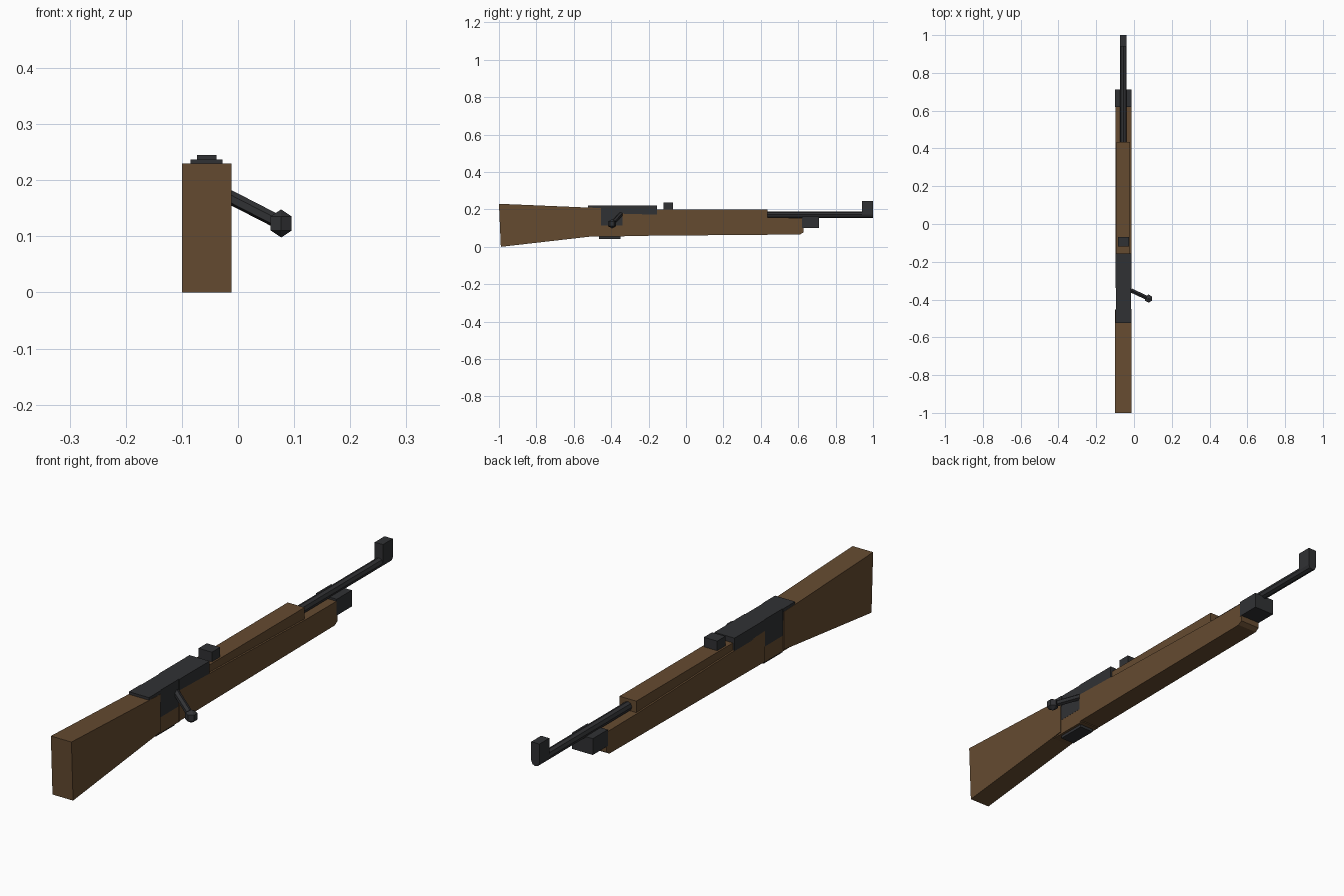
import bpy
import bmesh
import math
from mathutils import Vector

cube = bpy.data.objects.get("Cube")
if cube:
    bpy.data.objects.remove(cube, do_unlink=True)

CX = -0.056  # centre line of the body


def material(name, colour):
    m = bpy.data.materials.new(name)
    m.use_nodes = True
    m.diffuse_color = colour
    bsdf = m.node_tree.nodes["Principled BSDF"]
    bsdf.inputs["Base Color"].default_value = colour
    bsdf.inputs["Roughness"].default_value = 0.6
    return m


wood = material("wood", (0.13, 0.07, 0.03, 1))
steel = material("dark_steel", (0.03, 0.031, 0.034, 1))


def finish(name, bm, mat):
    bmesh.ops.recalc_face_normals(bm, faces=bm.faces)
    me = bpy.data.meshes.new(name)
    bm.to_mesh(me)
    bm.free()
    me.materials.append(mat)
    ob = bpy.data.objects.new(name, me)
    bpy.context.collection.objects.link(ob)
    return ob


def slab(name, profile, width, mat):
    """Side profile of (y, z) points, extruded across x."""
    bm = bmesh.new()
    face = bm.faces.new([bm.verts.new((CX - width / 2, y, z)) for y, z in profile])
    ext = bmesh.ops.extrude_face_region(bm, geom=[face])["geom"]
    verts = [v for v in ext if isinstance(v, bmesh.types.BMVert)]
    bmesh.ops.translate(bm, verts=verts, vec=(width, 0, 0))
    return finish(name, bm, mat)


def box(name, y0, y1, z0, z1, width, mat):
    return slab(name, [(y0, z0), (y1, z0), (y1, z1), (y0, z1)], width, mat)


def rod(name, a, b, radius, sides, mat):
    a, b = Vector(a), Vector(b)
    bm = bmesh.new()
    bmesh.ops.create_cone(bm, cap_ends=True, segments=sides, radius1=radius,
                          radius2=radius, depth=(b - a).length)
    turn = (b - a).to_track_quat("Z", "Y").to_matrix().to_4x4()
    bmesh.ops.transform(bm, matrix=turn, verts=bm.verts)
    bmesh.ops.translate(bm, vec=(a + b) / 2, verts=bm.verts)
    return finish(name, bm, mat)


# Wooden furniture
slab("butt_stock", [(-1, 0.23), (-0.99, 0), (-0.5, 0.056), (-0.455, 0.062),
                    (-0.455, 0.207)], 0.088, wood)
box("wrist", -0.5, -0.33, 0.054, 0.12, 0.08, wood)
slab("fore_stock", [(-0.34, 0.058), (0.61, 0.066), (0.627, 0.077), (0.627, 0.155),
                    (0.435, 0.156), (-0.34, 0.177)], 0.086, wood)
box("hand_guard", -0.16, 0.435, 0.15, 0.2, 0.072, wood)

# Receiver and its cover
box("receiver", -0.46, -0.335, 0.115, 0.22, 0.081, steel)
box("receiver_cover_rear", -0.525, -0.45, 0.175, 0.22, 0.086, steel)
box("receiver_cover_front", -0.34, -0.155, 0.17, 0.22, 0.086, steel)
slab("floor_plate", [(-0.465, 0.043), (-0.35, 0.043), (-0.35, 0.065),
                     (-0.465, 0.065)], 0.06, steel)

# Barrel, band and sights
rod("barrel", (CX, 0.4, 0.172), (CX, 1, 0.172), 0.0175, 8, steel)
box("barrel_band", 0.62, 0.712, 0.1, 0.163, 0.088, steel)
box("rear_sight", -0.12, -0.07, 0.19, 0.237, 0.057, steel)
box("front_sight", 0.94, 1, 0.172, 0.245, 0.035, steel)

# Bolt handle with its knob
knob = Vector((0.077, -0.395, 0.123))
rod("bolt_handle", (-0.03, -0.345, 0.178), knob, 0.0125, 6, steel)
bm = bmesh.new()
bmesh.ops.create_uvsphere(bm, u_segments=6, v_segments=3, radius=0.025)
bmesh.ops.translate(bm, vec=knob, verts=bm.verts)
finish("bolt_knob", bm, steel)
